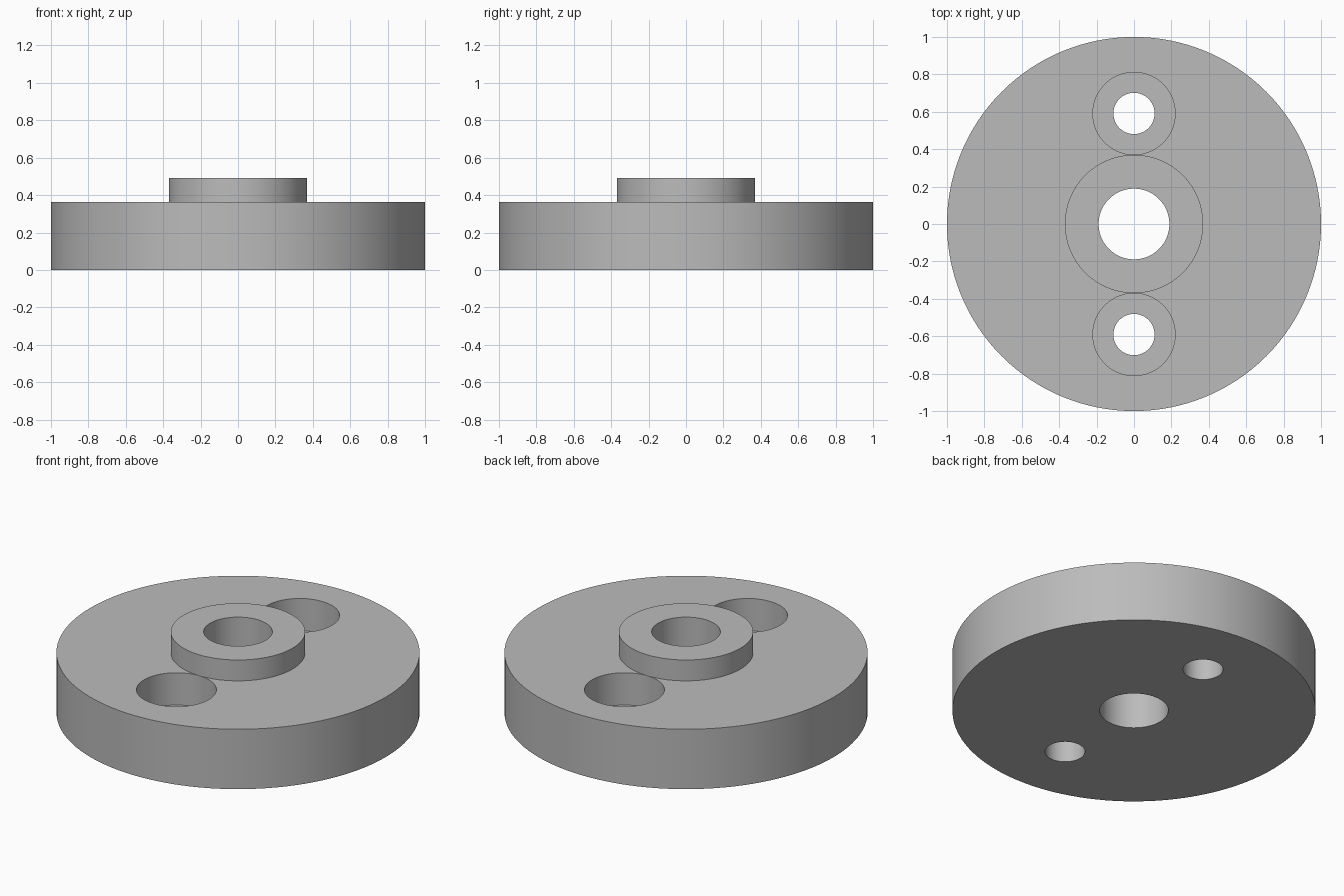
import bpy
import math

cube = bpy.data.objects.get("Cube")
if cube:
    bpy.data.objects.remove(cube, do_unlink=True)

DISC_TOP, BOSS_TOP = 0.364, 0.491
BOLT_Y = 0.591
SEAT_Z = 0.168  # floor of the counterbores

grey = bpy.data.materials.new("plain grey")
grey.use_nodes = True
colour = (0.5, 0.5, 0.5, 1)
grey.diffuse_color = colour
grey.node_tree.nodes["Principled BSDF"].inputs["Base Color"].default_value = colour


def cylinder(name, radius, bottom, top, y=0, sides=96):
    bpy.ops.mesh.primitive_cylinder_add(
        vertices=sides, radius=radius, depth=top - bottom,
        location=(0, y, (bottom + top) / 2))
    obj = bpy.context.object
    obj.name = name
    obj.data.materials.append(grey)
    return obj


def combine(target, other, operation):
    mod = target.modifiers.new(other.name, "BOOLEAN")
    mod.operation = operation
    mod.solver = "EXACT"
    mod.object = other
    bpy.context.view_layer.objects.active = target
    bpy.ops.object.modifier_apply(modifier=mod.name)
    bpy.data.objects.remove(other, do_unlink=True)


# Round flange with a raised centre boss
flange = cylinder("flange", 1, 0, DISC_TOP, sides=128)
combine(flange, cylinder("boss", 0.37, DISC_TOP / 2, BOSS_TOP), "UNION")

# Centre bore
combine(flange, cylinder("centre_bore", 0.189, -0.1, 1), "DIFFERENCE")

# Counterbored bolt holes in front of and behind the boss
for side, label in ((-1, "front"), (1, "back")):
    y = side * BOLT_Y
    combine(flange, cylinder(label + "_bolt_hole", 0.11, -0.1, 1, y), "DIFFERENCE")
    combine(flange, cylinder(label + "_counterbore", 0.22, SEAT_Z, 1, y), "DIFFERENCE")

# Smooth round walls, crisp rims
bpy.ops.object.select_all(action="DESELECT")
flange.select_set(True)
bpy.context.view_layer.objects.active = flange
bpy.ops.object.shade_smooth_by_angle(angle=math.radians(30))
